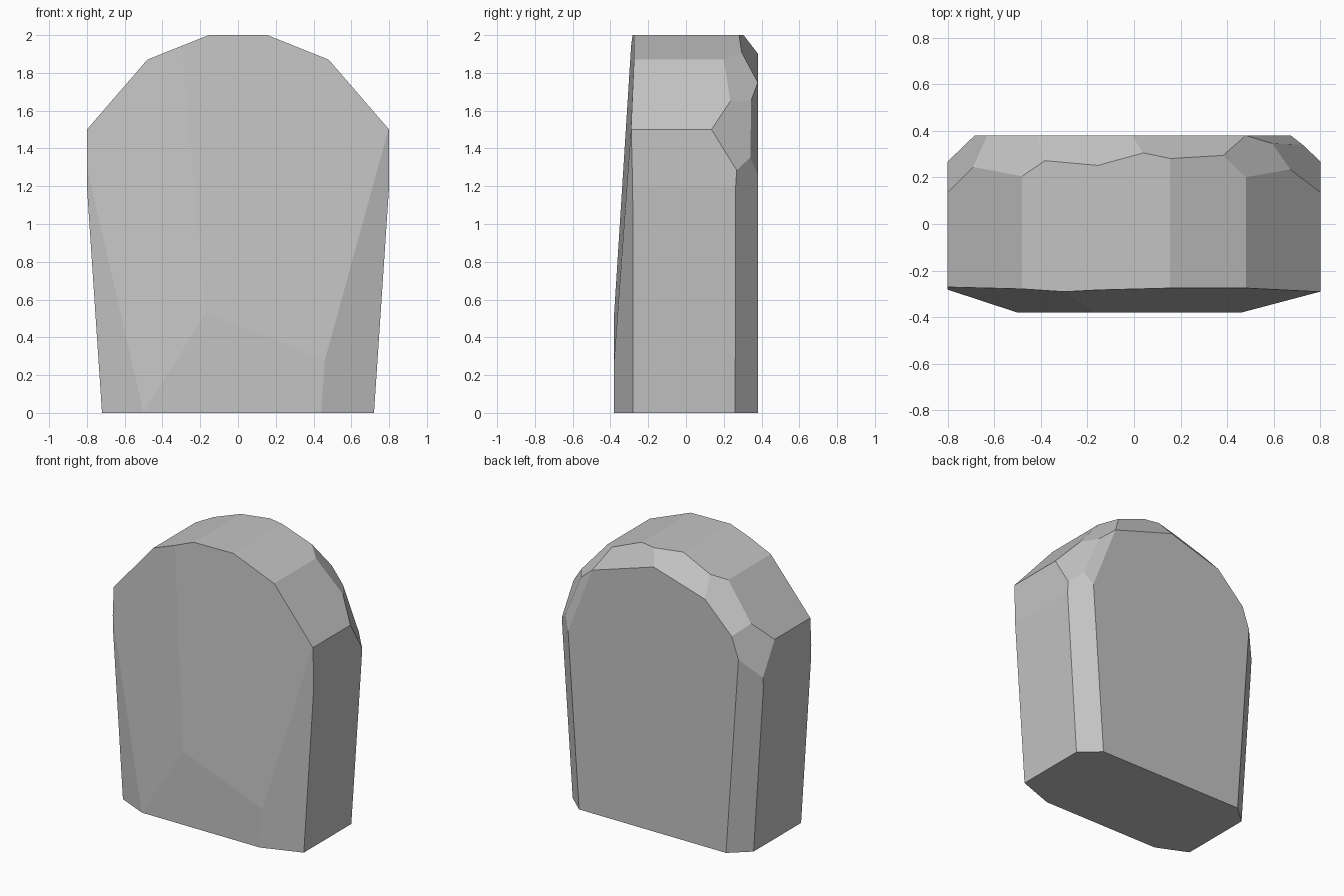
import bpy
import bmesh
from mathutils import Vector

cube = bpy.data.objects.get("Cube")
if cube:
    bpy.data.objects.remove(cube, do_unlink=True)

stone = bpy.data.materials.new("pale grey stone")
stone.use_nodes = True
grey = (0.55, 0.55, 0.55, 1)
stone.diffuse_color = grey
stone.node_tree.nodes["Principled BSDF"].inputs["Base Color"].default_value = grey

DEPTH = 0.38
CENTRE = Vector((0, 0, 0.9))

# Slab: arched half profile, mirrored and extruded front to back
half = [(0.72, 0), (0.8, 1.2), (0.8, 1.5), (0.48, 1.87), (0.155, 2)]
outline = half + [(-x, z) for x, z in reversed(half)]
bm = bmesh.new()
front = bm.faces.new([bm.verts.new((x, -DEPTH, z)) for x, z in outline])
extruded = bmesh.ops.extrude_face_region(bm, geom=[front], use_keep_orig=True)
moved = [g for g in extruded["geom"] if isinstance(g, bmesh.types.BMVert)]
bmesh.ops.translate(bm, verts=moved, vec=(0, 2 * DEPTH, 0))


def chip(a, b, c):
    """Slice off everything outside the plane through three points."""
    a, b, c = Vector(a), Vector(b), Vector(c)
    normal = (b - a).cross(c - a).normalized()
    if normal.dot(CENTRE - a) > 0:
        normal.negate()
    cut = bmesh.ops.bisect_plane(
        bm, geom=bm.verts[:] + bm.edges[:] + bm.faces[:], dist=1e-5,
        plane_co=a, plane_no=normal, clear_outer=True)
    edges = [g for g in cut["geom_cut"] if isinstance(g, bmesh.types.BMEdge)]
    bmesh.ops.holes_fill(bm, edges=edges, sides=0)


# Front: two leaning faces and a chamfer on each side
chip((-0.17, -DEPTH, 0.53), (0.46, -DEPTH, 0.28), (0.15, -0.275, 2))
chip((-0.5, -DEPTH, 0), (-0.17, -DEPTH, 0.53), (-0.3, -0.29, 1.95))
chip((-0.5, -DEPTH, 0), (-0.72, -0.28, 0), (-0.8, -0.28, 1.25))
chip((0.44, -DEPTH, 0), (0.46, -DEPTH, 0.28), (0.72, -0.28, 0))

# Back: upright chamfers
for side in (1, -1):
    chip((side * 0.72, 0.26, 0), (side * 0.585, DEPTH, 0), (side * 0.8, 0.268, 1.28))

# Back: chips around the left shoulder
chip((0.8, 0.135, 1.5), (0.67, 0.235, 1.65), (0.8, 0.265, 1.29))
chip((0.63, 0.335, 1.62), (0.74, 0.335, 1.34), (0.48, DEPTH, 1.75))
chip((0.67, 0.235, 1.65), (0.48, DEPTH, 1.75), (0.39, 0.285, 1.907))

# Back: chips along the crown
chip((0.16, 0.28, 2), (0.04, 0.305, 2), (0.48, DEPTH, 1.75))
chip((0.04, 0.305, 2), (-0.16, 0.25, 2), (-0.417, DEPTH, 1.78))

# Back: chips around the right shoulder
chip((-0.48, 0.205, 1.87), (-0.69, 0.245, 1.627), (-0.417, DEPTH, 1.78))
chip((-0.8, 0.135, 1.5), (-0.69, 0.245, 1.627), (-0.8, 0.27, 1.27))

bmesh.ops.recalc_face_normals(bm, faces=bm.faces[:])
mesh = bpy.data.meshes.new("chipped_stone_slab")
bm.to_mesh(mesh)
bm.free()
mesh.materials.append(stone)
slab = bpy.data.objects.new("chipped_stone_slab", mesh)
bpy.context.collection.objects.link(slab)
